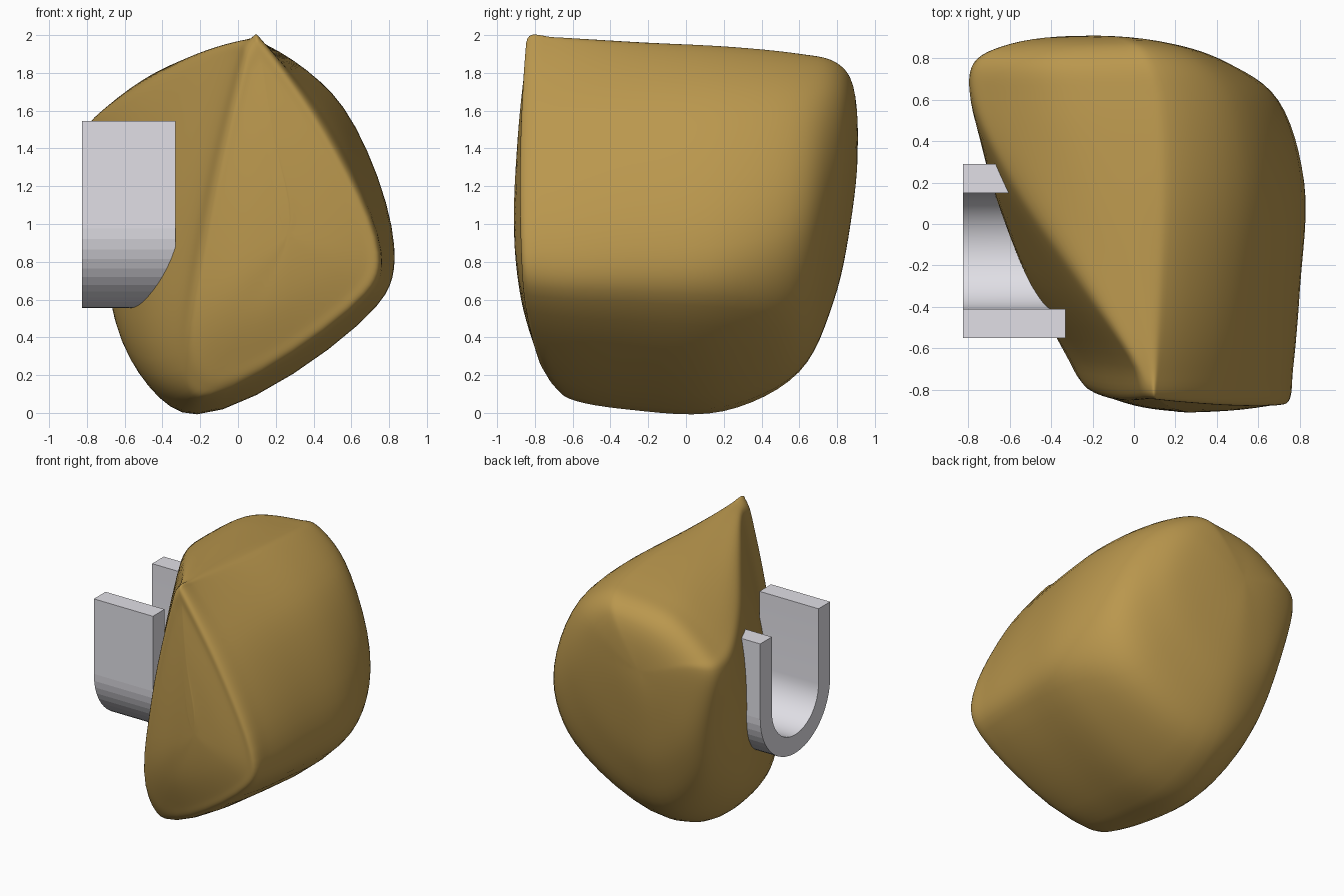
import bpy, bmesh, math
from mathutils import Vector

if "Cube" in bpy.data.objects:
    bpy.data.objects.remove(bpy.data.objects["Cube"])

def material(name, rgb):
    m = bpy.data.materials.new(name)
    m.diffuse_color = (*rgb, 1)
    m.use_nodes = True
    m.node_tree.nodes["Principled BSDF"].inputs["Base Color"].default_value = m.diffuse_color
    return m

GOLD = material("ochre", (0.49, 0.31, 0.075))
GREY = material("light_grey", (0.75, 0.74, 0.79))

def finish(name, bm, mat):
    bmesh.ops.recalc_face_normals(bm, faces=bm.faces)
    mesh = bpy.data.meshes.new(name)
    bm.to_mesh(mesh)
    bm.free()
    mesh.materials.append(mat)
    ob = bpy.data.objects.new(name, mesh)
    bpy.context.collection.objects.link(ob)
    return ob

def spline(a, b, c, d, u):
    """Centripetal Catmull-Rom between b and c."""
    t0 = 0.0
    t1 = t0 + max((b - a).length, 1e-5) ** 0.5
    t2 = t1 + max((c - b).length, 1e-5) ** 0.5
    t3 = t2 + max((d - c).length, 1e-5) ** 0.5
    t = t1 + (t2 - t1) * u
    mix = lambda p, q, s, e: p * ((e - t) / (e - s)) + q * ((t - s) / (e - s))
    a1, a2, a3 = mix(a, b, t0, t1), mix(b, c, t1, t2), mix(c, d, t2, t3)
    return mix(mix(a1, a2, t0, t2), mix(a2, a3, t1, t3), t1, t2)

# Body cross-sections (x, z), clockwise from the top ridge, at stations along y
FRONT = [(.10, 2.0), (.46, 1.49), (.745, .84), (.685, .64), (-.13, .13),
         (-.25, .25), (-.15, 1.05), (.04, 1.91), (.08, 1.975)]
SECTIONS = [
    (-.70, [(.11, 1.99), (.49, 1.53), (.765, .86), (.715, .62), (-.19, .07),
            (-.31, .22), (-.23, 1.0), (.00, 1.95), (.06, 1.98)]),
    (-.30, [(.13, 1.97), (.53, 1.59), (.80, .88), (.74, .60), (-.22, .01),
            (-.45, .20), (-.485, .88), (-.26, 1.88), (-.07, 1.945)]),
    (.20, [(.15, 1.95), (.56, 1.62), (.825, .88), (.73, .57), (-.23, .0),
           (-.58, .30), (-.69, .85), (-.60, 1.70), (-.25, 1.885)]),
    (.60, [(.13, 1.91), (.49, 1.63), (.70, .98), (.52, .55), (-.20, .21),
           (-.57, .50), (-.745, 1.10), (-.785, 1.56), (-.37, 1.83)]),
    (.78, [(.08, 1.87), (.34, 1.66), (.45, 1.20), (.28, .85), (-.20, .58),
           (-.53, .79), (-.72, 1.20), (-.775, 1.54), (-.40, 1.79)]),
    (.87, [(.02, 1.78), (.17, 1.63), (.18, 1.40), (.06, 1.18), (-.22, .99),
           (-.43, 1.11), (-.56, 1.32), (-.60, 1.53), (-.35, 1.70)]),
]
STEPS = 6

def closed_ring(y, pts):
    q = [Vector((x, y, z)) for x, z in pts]
    # Tighten the top ridge and the upper left edge with point pairs
    p = [q[0].lerp(q[1], .06)] + q[1:7]
    p += [q[7].lerp(q[6], .08), q[7].lerp(q[8], .2), q[8], q[0].lerp(q[8], .2)]
    n = len(p)
    return [spline(p[i - 1], p[i], p[(i + 1) % n], p[(i + 2) % n], k / STEPS)
            for i in range(n) for k in range(STEPS)]

def setback(v):
    """How far the lower and left front edges are rounded back."""
    low = 0.08 * max(0, (0.6 - v.z) / 0.5) ** 1.5
    left = 0.06 * min(1, max(0, (0.1 - v.x) / 0.35))
    return low + left

# Front rim curves back toward its top and bottom
rim = closed_ring(-.87, FRONT)
for v in rim:
    v.y = -0.87 + 0.07 * ((v.z - 1.2) / 1.05) ** 2 + setback(v)
n = len(rim)

# Domed front cap, long body, domed back cap
centre = Vector((0.27, -0.91, 0.95))
rings = [[centre.copy() for _ in rim]]
for s in (0.5, 0.86):
    cap = []
    for v in rim:
        q = centre.lerp(v, s)
        q.y = v.y + (centre.y - v.y) * (1 - s * s)
        cap.append(q)
    rings.append(cap)
rings.append(rim)
rings += [closed_ring(y, pts) for y, pts in SECTIONS]
for v in rings[4]:
    v.y += 0.6 * setback(v)
rings.append([Vector((-0.24, 0.91, 1.42)) for _ in rim])

# Rails continue across each pole onto the opposite side
half = n // 2
before = [rings[1][(i + half) % n] for i in range(n)]
after = [rings[-2][(i + half) % n] for i in range(n)]
ext = [before] + rings + [after]
fine = []
for r in range(1, len(ext) - 2):
    for k in range(6):
        fine.append([spline(ext[r - 1][i], ext[r][i], ext[r + 1][i], ext[r + 2][i], k / 6)
                     for i in range(n)])
fine.append(rings[-1])

bm = bmesh.new()
grid = [[bm.verts.new(p) for p in ring] for ring in fine]
for a, b in zip(grid, grid[1:]):
    for i in range(n):
        j = (i + 1) % n
        bm.faces.new((a[i], a[j], b[j], b[i]))
bmesh.ops.remove_doubles(bm, verts=bm.verts, dist=1e-4)
# Relax the skin a little, sparing the sharp front peak
for _ in range(2):
    soft = [v for v in bm.verts if v.co.z < 1.8 or v.co.y > -.6]
    bmesh.ops.smooth_vert(bm, verts=soft, factor=0.4,
                          use_axis_x=True, use_axis_y=True, use_axis_z=True)
body = finish("nugget_body", bm, GOLD)
for poly in body.data.polygons:
    poly.use_smooth = True

# U-shaped bracket: trimmed at a slant where it meets the body
CY, CZ, TOP, R, THICK, SEG = -0.13, 0.975, 1.545, 0.42, 0.14, 24

def u_path(radius):
    arc = [(CY + radius * math.cos(t), CZ - radius * math.sin(t))
           for t in (math.pi * k / SEG for k in range(SEG + 1))]
    return [(CY + radius, TOP)] + arc + [(CY - radius, TOP)]

bm = bmesh.new()
strips = []
for radius in (R, R - THICK):
    path = u_path(radius)
    strips.append([bm.verts.new((-0.827, y, z)) for y, z in path])
    strips.append([bm.verts.new((min(-0.33, -0.528 - 0.48 * y), y, z)) for y, z in path])
outer_l, outer_r, inner_l, inner_r = strips
loop = [outer_l, outer_r, inner_r, inner_l]
for s in range(4):
    a, b = loop[s], loop[(s + 1) % 4]
    for i in range(len(a) - 1):
        f = bm.faces.new((a[i], a[i + 1], b[i + 1], b[i]))
        f.smooth = s == 2
for end in (0, -1):
    bm.faces.new([strip[end] for strip in loop])
# Keep the smooth inner channel crisp at its borders
for e in bm.edges:
    e.smooth = len(e.link_faces) == 2 and e.link_faces[0].smooth == e.link_faces[1].smooth
finish("u_bracket", bm, GREY)
